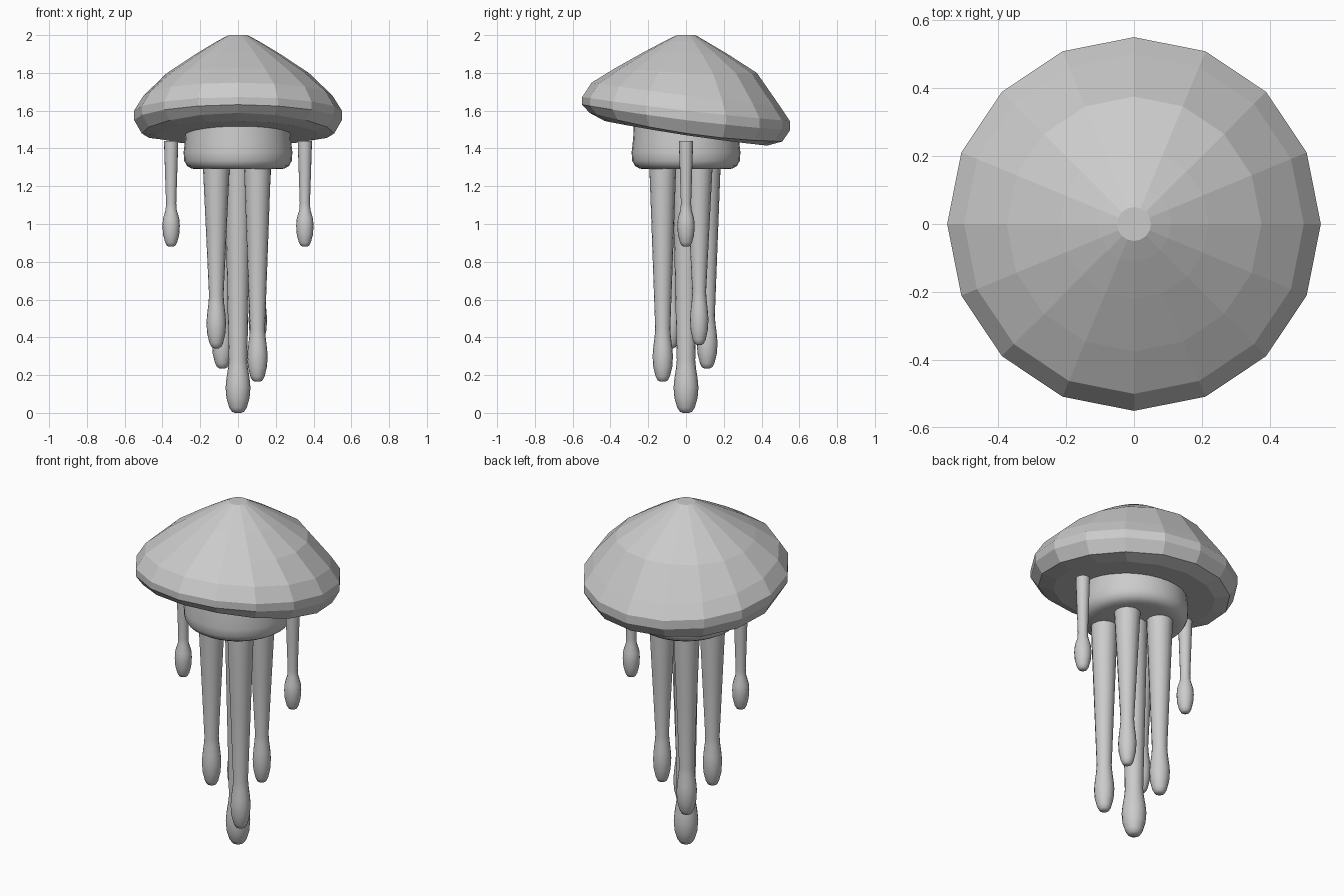
import bpy, bmesh, math

if "Cube" in bpy.data.objects:
    bpy.data.objects.remove(bpy.data.objects["Cube"])

def loft(name, rings, smooth):
    """Skin a list of point rings, capping both ends."""
    bm = bmesh.new()
    loops = [[bm.verts.new(p) for p in ring] for ring in rings]
    n = len(loops[0])
    for a, b in zip(loops, loops[1:]):
        for i in range(n):
            j = (i + 1) % n
            bm.faces.new((a[i], a[j], b[j], b[i]))
    bm.faces.new(loops[0])
    bm.faces.new(loops[-1])
    bmesh.ops.recalc_face_normals(bm, faces=bm.faces)
    mesh = bpy.data.meshes.new(name)
    bm.to_mesh(mesh)
    bm.free()
    ob = bpy.data.objects.new(name, mesh)
    bpy.context.collection.objects.link(ob)
    if smooth:
        bpy.ops.object.select_all(action='DESELECT')
        ob.select_set(True)
        bpy.context.view_layer.objects.active = ob
        bpy.ops.object.shade_smooth_by_angle(angle=math.radians(50))
    return ob

def circle(x, y, z, r, n):
    return [(x + r * math.cos(2 * math.pi * i / n),
             y + r * math.sin(2 * math.pi * i / n), z) for i in range(n)]

# Cap: 16-sided, tilted rim; radius, then height at front, side and back
cap_profile = [
    (0.05, 2.00, 2.00, 2.00),
    (0.11, 1.97, 1.968, 1.965),
    (0.22, 1.912, 1.902, 1.90),
    (0.375, 1.825, 1.80, 1.80),
    (0.50, 1.748, 1.68, 1.62),
    (0.55, 1.672, 1.60, 1.545),
    (0.55, 1.632, 1.55, 1.495),
    (0.51, 1.588, 1.48, 1.437),
    (0.43, 1.545, 1.47, 1.415),
]
cap_rings = []
for r, front, side, back in cap_profile:
    ring = []
    for i in range(16):
        a = 2 * math.pi * i / 16
        s = math.sin(a)
        z = side + s * (back - front) / 2 + s * s * ((back + front) / 2 - side)
        ring.append((r * math.cos(a), r * s, z))
    cap_rings.append(ring)
loft("cap", cap_rings, False)

# Body under the cap, rounded at the lower edge
body_profile = [(0.275, 1.55), (0.28, 1.45), (0.288, 1.38), (0.285, 1.335),
                (0.27, 1.308), (0.245, 1.293), (0.21, 1.29)]
loft("body", [circle(0, 0, z, r, 32) for r, z in body_profile], True)

def tentacle(name, x, y, top, bottom, r_top, r_neck, r_bulb, bulb_len):
    """Tapering tube that ends in a drop-shaped bulb."""
    neck = bottom + bulb_len
    bulb = [(0.85, r_neck * 1.08), (0.65, r_bulb * 0.93), (0.48, r_bulb),
            (0.28, r_bulb * 0.93), (0.1, r_bulb * 0.7), (0.025, r_bulb * 0.5),
            (0.0, r_bulb * 0.25)]
    profile = [(top, r_top), ((top + neck) / 2, (r_top + r_neck) / 2), (neck, r_neck)]
    profile += [(bottom + t * bulb_len, r) for t, r in bulb]
    loft(name, [circle(x, y, z, r, 16) for z, r in profile], True)

# Five long tentacles below the body
long_tentacles = [
    ("centre", 0.0, 0.0, 0.0, 0.066),
    ("front_right", 0.103, -0.123, 0.165, 0.054),
    ("front_left", -0.115, -0.08, 0.342, 0.052),
    ("back_left", -0.083, 0.112, 0.235, 0.055),
    ("back_right", 0.105, 0.07, 0.36, 0.049),
]
for label, x, y, bottom, bulb in long_tentacles:
    tentacle("tentacle_" + label, x, y, 1.33, bottom, 0.072, bulb * 0.74, bulb, 0.28)

# Short tentacles on both sides
for label, sx in (("left", -1), ("right", 1)):
    tentacle("side_tentacle_" + label, sx * 0.354, 0, 1.44, 0.88, 0.038, 0.027, 0.046, 0.23)
